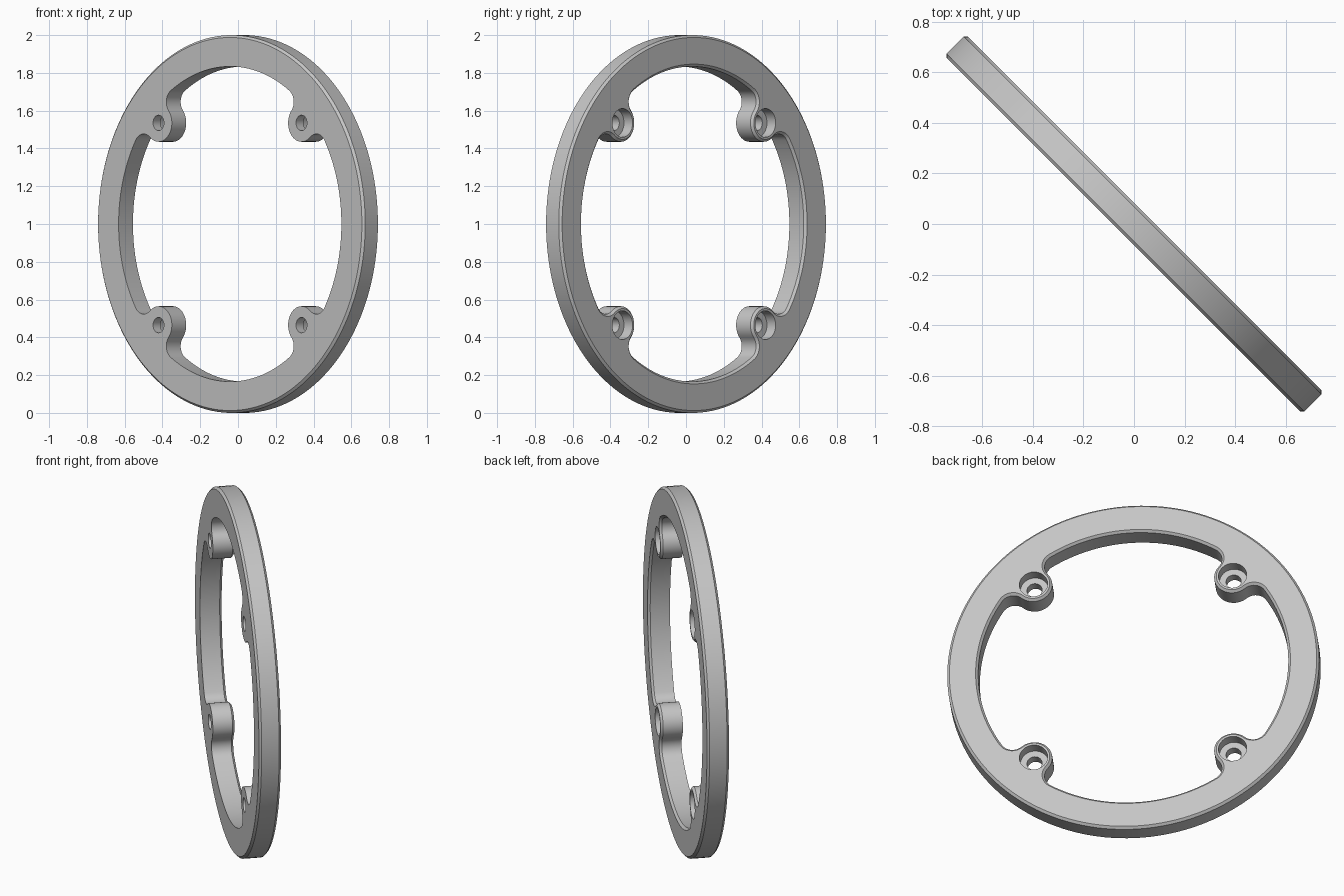
import bpy, bmesh
from math import cos, sin, acos, atan2, pi
from mathutils import Matrix, Vector

if "Cube" in bpy.data.objects:
    bpy.data.objects.remove(bpy.data.objects["Cube"])

OUTER, INNER, HALF, CHAMFER = 1.0, 0.834, 0.06, 0.0125
BOLT_CIRCLE, BOSS, FILLET = 0.757, 0.1, 0.07
HOLE, BORE, BORE_DEPTH = 0.041, 0.076, 0.065

steel = bpy.data.materials.new("grey metal")
steel.use_nodes = True
grey = (0.56, 0.56, 0.56, 1)
steel.diffuse_color = grey
steel.node_tree.nodes["Principled BSDF"].inputs["Base Color"].default_value = grey


def arc(cx, cy, radius, start, end, steps):
    """Points along an arc, leaving out the last one."""
    angles = [start + (end - start) * i / steps for i in range(steps)]
    return [Vector((cx + radius * cos(a), cy + radius * sin(a))) for a in angles]


def opening(grow):
    """Inner outline with four filleted bosses, grown outward by an offset."""
    d = INNER - FILLET
    delta = acos((d * d + BOLT_CIRCLE ** 2 - (BOSS + FILLET) ** 2) / (2 * d * BOLT_CIRCLE))
    fx, fy = d * cos(delta), d * sin(delta)
    phi = atan2(fy, BOLT_CIRCLE - fx)
    piece = arc(fx, -fy, FILLET + grow, -delta, phi, 12)
    piece += arc(BOLT_CIRCLE, 0, BOSS - grow, phi - pi, -pi - phi, 24)
    piece += arc(fx, fy, FILLET + grow, -phi, delta, 12)
    piece += arc(0, 0, INNER + grow, delta, pi / 2 - delta, 28)
    return [Matrix.Rotation(pi / 4 + k * pi / 2, 2) @ p for k in range(4) for p in piece]


bm = bmesh.new()


def loop(points, height):
    return [bm.verts.new((p.x, p.y, height)) for p in points]


def wall(*loops):
    """Quads joining successive loops of equal length."""
    for a, b in zip(loops, loops[1:]):
        for i in range(len(a)):
            bm.faces.new((a[i - 1], a[i], b[i], b[i - 1]))


def cap(loops, normal):
    """Flat face bounded by an outline and its holes."""
    edges = [bm.edges.get((l[i - 1], l[i])) for l in loops for i in range(len(l))]
    bmesh.ops.triangle_fill(bm, edges=edges, use_beauty=True, normal=normal)


def circle(radius, x=0, y=0, steps=32):
    return arc(x, y, radius, 0, 2 * pi, steps)


# Outer rim, chamfered on both sides
rim = [loop(circle(r, steps=160), h) for r, h in (
    (OUTER - CHAMFER, -HALF), (OUTER, CHAMFER - HALF),
    (OUTER, HALF - CHAMFER), (OUTER - CHAMFER, HALF))]
wall(*rim)

# Inner opening, chamfered on the counterbored side only
inside = [loop(opening(g), h) for g, h in (
    (0, -HALF), (0, HALF - CHAMFER), (CHAMFER, HALF))]
wall(*inside)

# Counterbored bolt holes
front, back = [rim[0], inside[0]], [rim[-1], inside[-1]]
for k in range(4):
    a = pi / 4 + k * pi / 2
    x, y = BOLT_CIRCLE * cos(a), BOLT_CIRCLE * sin(a)
    floor = HALF - BORE_DEPTH
    hole = [loop(circle(r, x, y), h) for r, h in (
        (HOLE, -HALF), (HOLE, floor), (BORE, floor), (BORE, HALF))]
    wall(*hole)
    front.append(hole[0])
    back.append(hole[-1])

# Flat sides
cap(front, (0, 0, -1))
cap(back, (0, 0, 1))
bmesh.ops.recalc_face_normals(bm, faces=bm.faces)

# Stand the ring upright, turned halfway between front and side
bm.transform(Matrix.Translation((0, 0, 1)) @ Matrix.Rotation(3 * pi / 4, 4, 'Z')
             @ Matrix.Rotation(pi / 2, 4, 'X'))
mesh = bpy.data.meshes.new("mounting_ring")
bm.to_mesh(mesh)
bm.free()
mesh.materials.append(steel)
ring = bpy.data.objects.new("mounting_ring", mesh)
bpy.context.collection.objects.link(ring)
bpy.ops.object.select_all(action='DESELECT')
ring.select_set(True)
bpy.context.view_layer.objects.active = ring
bpy.ops.object.shade_smooth_by_angle(angle=pi / 6)
